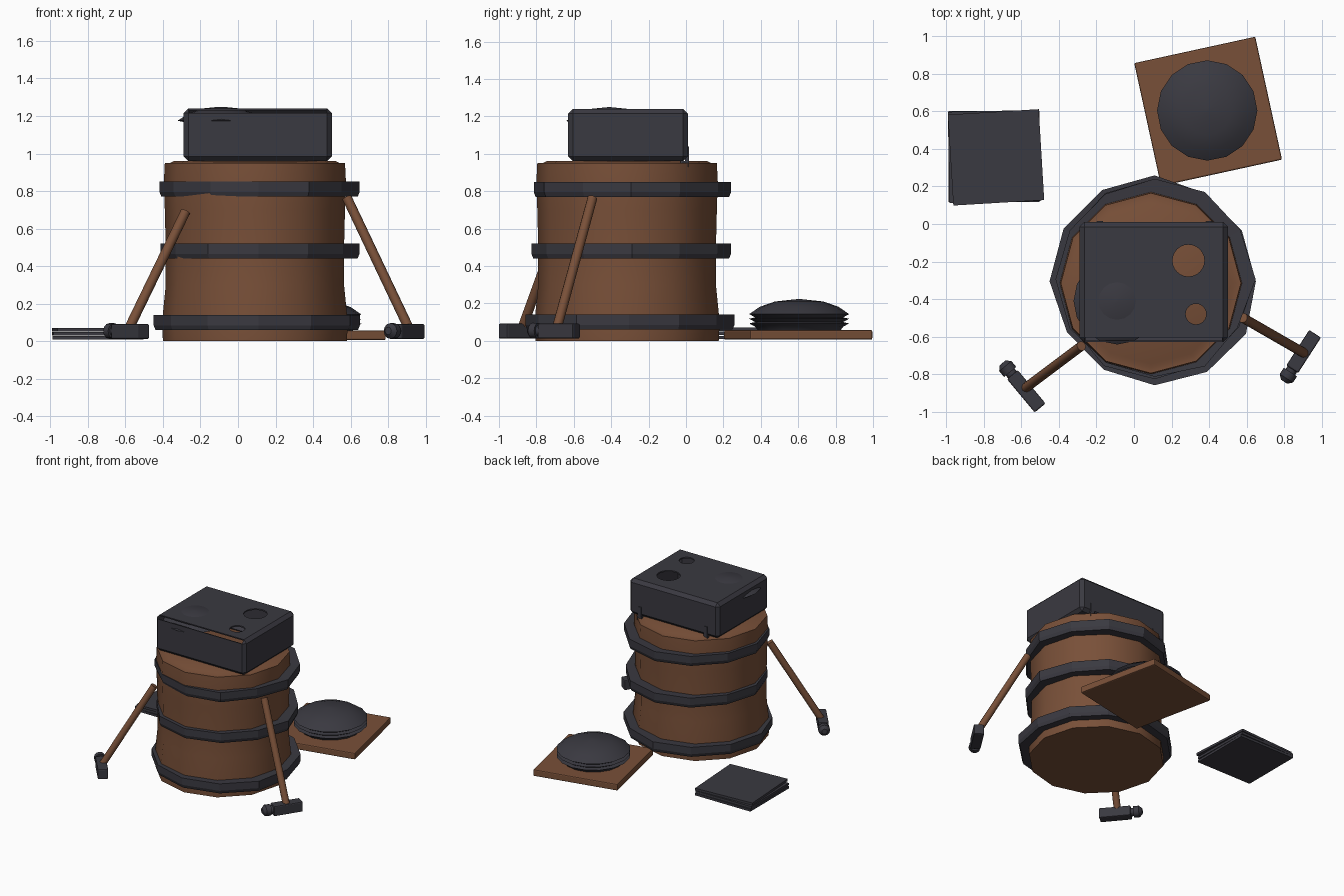
import bpy, bmesh, math, random
from mathutils import Vector, Matrix

random.seed(4)
if "Cube" in bpy.data.objects:
    bpy.data.objects.remove(bpy.data.objects["Cube"])


def material(name, rgb):
    m = bpy.data.materials.new(name)
    m.use_nodes = True
    m.diffuse_color = (*rgb, 1)
    m.node_tree.nodes["Principled BSDF"].inputs["Base Color"].default_value = (*rgb, 1)
    return m


WOOD = material("brown wood", (0.19, 0.08, 0.04))
IRON = material("dark iron", (0.042, 0.041, 0.052))


def finish(bm, name, mat, smooth=None):
    bmesh.ops.recalc_face_normals(bm, faces=bm.faces)
    mesh = bpy.data.meshes.new(name)
    bm.to_mesh(mesh)
    bm.free()
    ob = bpy.data.objects.new(name, mesh)
    bpy.context.scene.collection.objects.link(ob)
    if mat:
        mesh.materials.append(mat)
    if smooth:
        bpy.ops.object.select_all(action='DESELECT')
        ob.select_set(True)
        bpy.context.view_layer.objects.active = ob
        bpy.ops.object.shade_smooth_by_angle(angle=math.radians(smooth))
    return ob


def lathe(name, centre, profile, sides, mat, closed=False, smooth=None, wobble=0):
    """Turn an (r, z) profile; closed joins last point to first, else the ends are capped."""
    bm = bmesh.new()
    scale = [1 + random.uniform(-wobble, wobble) for _ in range(sides)]
    rings = []
    for r, z in profile:
        ring = []
        for i in range(sides):
            a = math.tau * i / sides
            ring.append(bm.verts.new((centre[0] + r * scale[i] * math.cos(a),
                                      centre[1] + r * scale[i] * math.sin(a), z)))
        rings.append(ring)
    pairs = list(zip(rings, rings[1:]))
    if closed:
        pairs.append((rings[-1], rings[0]))
    else:
        bm.faces.new(rings[0])
        bm.faces.new(rings[-1])
    for a, b in pairs:
        for i in range(sides):
            j = (i + 1) % sides
            bm.faces.new((a[i], a[j], b[j], b[i]))
    return finish(bm, name, mat, smooth)


def block(name, centre, size, mat, turn=0, bevel=0.0):
    bm = bmesh.new()
    bmesh.ops.create_cube(bm, size=1, matrix=Matrix.Translation(centre)
                          @ Matrix.Rotation(turn, 4, 'Z') @ Matrix.Diagonal((*size, 1)))
    if bevel:
        bmesh.ops.bevel(bm, geom=bm.edges[:], offset=bevel, segments=2, profile=0.5, affect='EDGES')
    return finish(bm, name, mat)


def rod(name, start, end, radius, mat, sides=12, tip=None):
    start, end = Vector(start), Vector(end)
    d = end - start
    bm = bmesh.new()
    bmesh.ops.create_cone(bm, cap_ends=True, segments=sides, radius1=radius,
                          radius2=radius if tip is None else tip, depth=d.length,
                          matrix=Matrix.Translation((start + end) / 2)
                          @ d.to_track_quat('Z', 'Y').to_matrix().to_4x4())
    return finish(bm, name, mat, 40)


# Barrel with a stepped lid
AXIS = (0.09, -0.315)
lathe("barrel", AXIS, [(0.49, 0), (0.495, 0.1), (0.475, 0.3), (0.475, 0.5), (0.48, 0.7),
                       (0.485, 0.85), (0.48, 0.95), (0.45, 0.95), (0.43, 0.96)], 12, WOOD, smooth=50)

# Uneven iron hoops
for name, c, r, z in (("lower_hoop", (0.11, -0.305), 0.55, 0.1),
                      ("middle_hoop", (0.11, -0.29), 0.525, 0.48),
                      ("upper_hoop", (0.11, -0.295), 0.525, 0.81)):
    lathe(name, c, [(r - 0.09, z - 0.04), (r - 0.01, z - 0.04), (r, z - 0.015),
                    (r, z + 0.04), (r - 0.09, z + 0.035)], 12, IRON, closed=True, wobble=0.03)

# Hollow iron chest, open underneath and along its upper front edge
bm = bmesh.new()
bmesh.ops.create_cube(bm, size=1, matrix=Matrix.Translation((0.105, -0.31, 1.1))
                      @ Matrix.Diagonal((0.79, 0.64, 0.28, 1)))
bmesh.ops.bevel(bm, geom=bm.edges[:], offset=0.025, segments=1, affect='EDGES')
bm.normal_update()
gone = [f for f in bm.faces if f.normal.z < -0.9
        or (f.normal.z > 0.5 and f.normal.y < -0.5 and abs(f.normal.x) < 0.1)]
bmesh.ops.delete(bm, geom=gone, context='FACES')
chest = finish(bm, "chest", IRON)
shell = chest.modifiers.new("shell", 'SOLIDIFY')
shell.thickness = 0.012
shell.offset = -1
for x, y, r in ((0.29, -0.195, 0.085), (0.33, -0.48, 0.055)):
    cutter = rod("hole_cutter", (x, y, 1.15), (x, y, 1.4), r, None, 24)
    cutter.hide_render = True
    cutter.hide_set(True)
    cutter.display_type = 'WIRE'
    cut = chest.modifiers.new("hole", 'BOOLEAN')
    cut.operation = 'DIFFERENCE'
    cut.object = cutter

# Shallow domed cover poking through the chest
lathe("chest_dome", (-0.09, -0.41), [(0.2, 1.168), (0.232, 1.175), (0.17, 1.215), (0.1, 1.24),
                                     (0.01, 1.249)], 16, IRON, smooth=30)

# Back hinges
for x in (0.4, -0.18):
    block("hinge_leaf", (x, 0.005, 0.985), (0.03, 0.02, 0.11), IRON)
    block("hinge_foot", (x, -0.008, 0.945), (0.04, 0.045, 0.03), IRON)

# Square board with a ridged dome on it
block("board", (0.395, 0.6, 0.032), (0.66, 0.67, 0.052), WOOD, math.radians(12.3), 0.008)
profile = [(0.22, 0.055)]
for z in (0.075, 0.1, 0.125):
    profile += [(0.235, z), (0.267, z + 0.018)]
profile += [(0.21, 0.182), (0.13, 0.21), (0.01, 0.223)]
lathe("ridged_dome", (0.39, 0.605), profile, 16, IRON, smooth=25)

# Stack of iron plates
for i, (x, y, turn) in enumerate(((-0.745, 0.36, 0), (-0.745, 0.36, 0.02), (-0.735, 0.355, 0.06))):
    block("plate", (x, y, 0.018 + i * 0.022), (0.485, 0.485, 0.018), IRON, turn)


# Two hammers leaning on the barrel
def hammer(side, top, foot, face, peen):
    rod(side + "_hammer_handle", top, foot, 0.026, WOOD)
    face, peen = Vector((*face, 0.05)), Vector((*peen, 0.055))
    d = peen - face
    length = d.length

    def at(t):
        return face + d * t
    mid = at(0.37)
    block(side + "_hammer_head", mid, (length * 0.74, 0.075, 0.08), IRON, math.atan2(d.y, d.x), 0.008)
    rod(side + "_hammer_neck", at(0.7), at(0.82), 0.03, IRON)
    rod(side + "_hammer_peen", at(0.8), at(0.93), 0.042, IRON)
    rod(side + "_hammer_tip", at(0.93), at(1), 0.042, IRON, tip=0.02)


hammer("right", (-0.28, -0.65, 0.69), (-0.58, -0.875, 0.07), (-0.5, -0.98), (-0.7, -0.74))
hammer("left", (0.58, -0.5, 0.765), (0.91, -0.69, 0.07), (0.965, -0.585), (0.8, -0.84))
